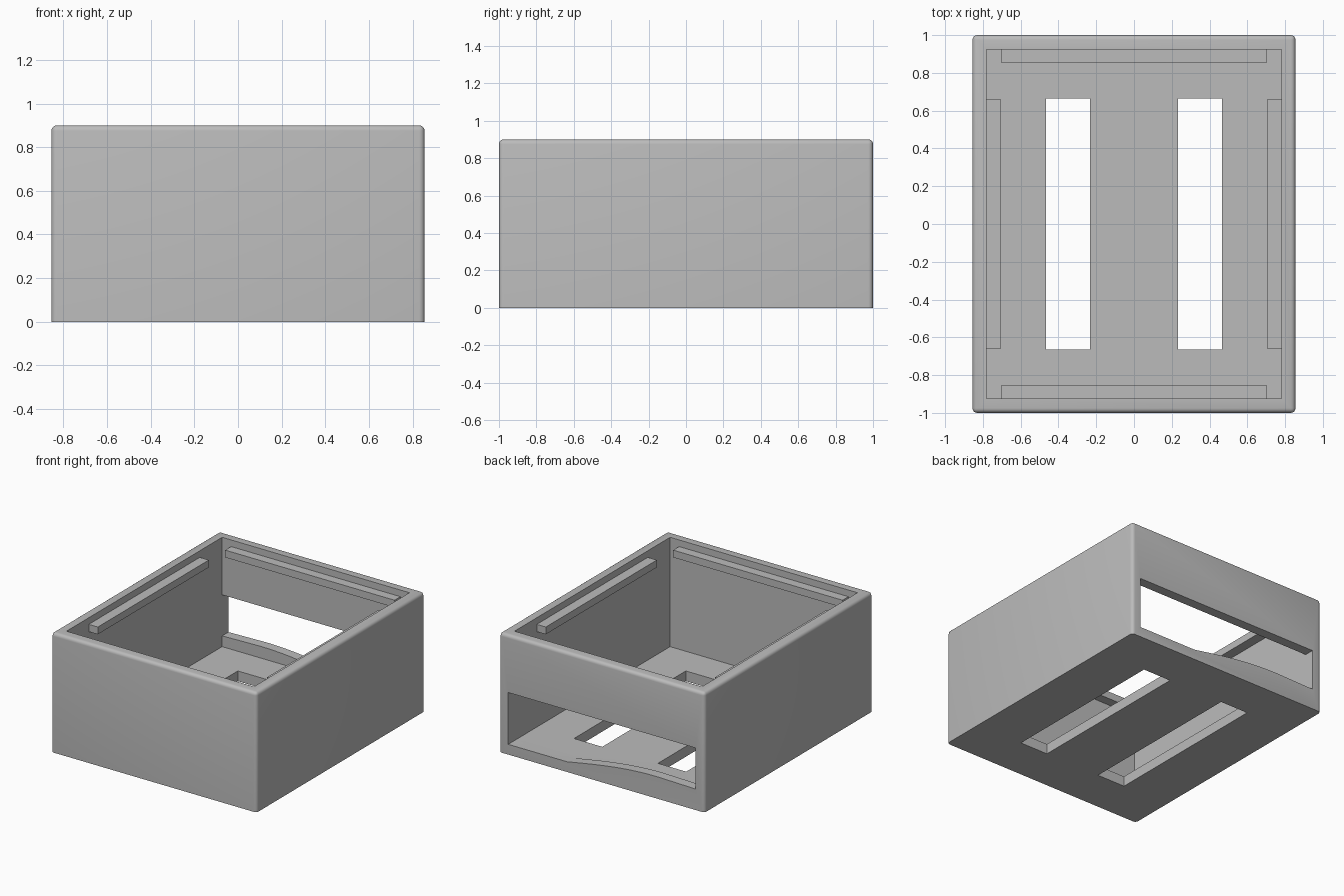
import bpy, bmesh, math

if "Cube" in bpy.data.objects:
    bpy.data.objects.remove(bpy.data.objects["Cube"])

HALF_X, HALF_Y, HEIGHT = 0.855, 1.0, 0.9
IN_X, IN_Y, FLOOR = 0.78, 0.925, 0.077

grey = bpy.data.materials.new("plain grey")
grey.use_nodes = True
grey.diffuse_color = (0.5, 0.5, 0.5, 1)
grey.node_tree.nodes["Principled BSDF"].inputs["Base Color"].default_value = grey.diffuse_color


def add_object(name, bm):
    bmesh.ops.recalc_face_normals(bm, faces=bm.faces)
    mesh = bpy.data.meshes.new(name)
    bm.to_mesh(mesh)
    bm.free()
    mesh.materials.append(grey)
    obj = bpy.data.objects.new(name, mesh)
    bpy.context.collection.objects.link(obj)
    return obj


def block_mesh(lo, hi):
    bm = bmesh.new()
    bmesh.ops.create_cube(bm, size=1)
    for v in bm.verts:
        v.co = [a if c < 0 else b for a, b, c in zip(lo, hi, v.co)]
    return bm


def block(name, lo, hi):
    return add_object(name, block_mesh(lo, hi))


def cut(target, cutter):
    cutter.hide_render = True
    mod = target.modifiers.new("cut", "BOOLEAN")
    mod.operation = "DIFFERENCE"
    mod.solver = "EXACT"
    mod.object = cutter
    bpy.ops.object.select_all(action="DESELECT")
    bpy.context.view_layer.objects.active = target
    target.select_set(True)
    bpy.ops.object.modifier_apply(modifier=mod.name)
    bpy.data.objects.remove(cutter)


# Outer shell, rounded everywhere except around the base
bm = block_mesh((-HALF_X, -HALF_Y, 0), (HALF_X, HALF_Y, HEIGHT))
rounded = [e for e in bm.edges if max(v.co.z for v in e.verts) > 0.1]
bmesh.ops.bevel(bm, geom=rounded, offset=0.025, segments=4, profile=0.5, affect="EDGES")
box = add_object("open_box", bm)

# Hollow inside
cut(box, block("cavity_cutter", (-IN_X, -IN_Y, FLOOR), (IN_X, IN_Y, HEIGHT + 0.2)))

# Two long floor slots
for side in (-1, 1):
    x0, x1 = sorted((side * 0.232, side * 0.467))
    cut(box, block("slot_cutter", (x0, -0.665, -0.1), (x1, 0.665, 0.2)))

# Wide back opening whose sill swells into a low curved lip
sill = [(IN_X, FLOOR), (0.29, FLOOR)]
for i in range(1, 13):
    t = i / 12
    sill.append((0.29 - 0.75 * t, FLOOR + 0.088 * math.sin(t * math.pi / 2)))
outline = sill + [(-IN_X, 0.158), (-IN_X, 0.467), (IN_X, 0.467)]
bm = bmesh.new()
face = bm.faces.new([bm.verts.new((x, IN_Y - 0.03, z)) for x, z in outline])
grown = bmesh.ops.extrude_face_region(bm, geom=[face])["geom"]
bmesh.ops.translate(bm, vec=(0, 0.2, 0), verts=[g for g in grown if isinstance(g, bmesh.types.BMVert)])
cut(box, add_object("opening_cutter", bm))

bpy.ops.object.shade_smooth_by_angle(angle=math.radians(30))

# Lid support rails on all four walls
LOW, TOP, RAIL = 0.795, 0.85, 0.07
for name, s in (("left", 1), ("right", -1)):
    x0, x1 = sorted((s * (IN_X - RAIL - 0.005), s * (IN_X + 0.01)))
    block(name + "_rail", (x0, -0.66, LOW), (x1, 0.66, TOP))
for name, s in (("back", 1), ("front", -1)):
    y0, y1 = sorted((s * (IN_Y - RAIL), s * (IN_Y + 0.01)))
    block(name + "_rail", (-0.705, y0, LOW), (0.705, y1, TOP))
